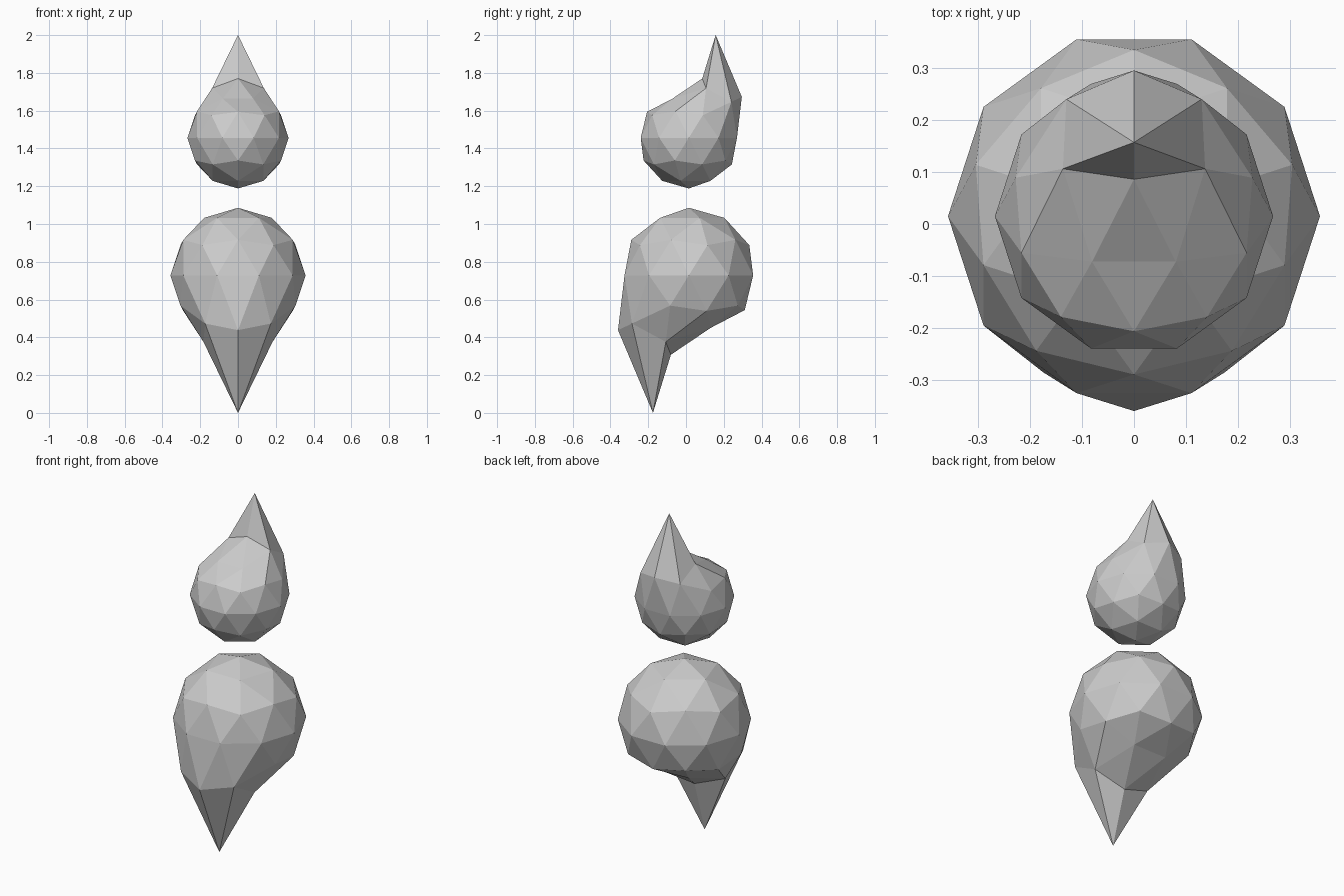
import bpy, bmesh, math
from mathutils import Matrix, Vector

if "Cube" in bpy.data.objects:
    bpy.data.objects.remove(bpy.data.objects["Cube"])

R = 0.358
# pulled points of the faceted ball: (unit direction, new position), x mirrored below
PULLS = [
    ((0, -0.526, -0.851), (0, -0.190, -0.728)),       # spike tip
    ((0, -0.894, -0.447), (0, -0.375, -0.290)),       # spike base, outer
    ((0, 0, -1), (0, -0.095, -0.420)),                # spike base, inner
    ((0.500, -0.162, -0.851), (0.183, -0.122, -0.352)),
    ((0.500, -0.688, -0.526), (0.174, -0.301, -0.255)),
    ((0.309, 0.425, -0.851), (0.108, 0.117, -0.277)),
    ((0, 0.851, -0.526), (0, 0.296, -0.184)),
]


def teardrop(name, centre, scale, flip):
    bm = bmesh.new()
    bmesh.ops.create_icosphere(bm, subdivisions=2, radius=R,
                               matrix=Matrix.Rotation(math.pi / 2, 4, 'Z'))
    rest = {v: v.co.normalized() for v in bm.verts}
    for direction, target in PULLS:
        for s in ((1, -1) if direction[0] else (1,)):
            d = Vector((s * direction[0], direction[1], direction[2]))
            v = min(bm.verts, key=lambda w: (rest[w] - d).length)
            v.co = (s * target[0], target[1], target[2])
    me = bpy.data.meshes.new(name)
    bm.to_mesh(me)
    bm.free()
    ob = bpy.data.objects.new(name, me)
    bpy.context.collection.objects.link(ob)
    ob.location = centre
    ob.scale = (scale,) * 3
    ob.rotation_euler.x = math.pi if flip else 0
    return ob


# large lower body tapering down, smaller head tapering up
teardrop("lower_body", (0, 0.015, 0.728), 1.0, False)
teardrop("upper_head", (0, 0.015, 1.456), 0.748, True)
